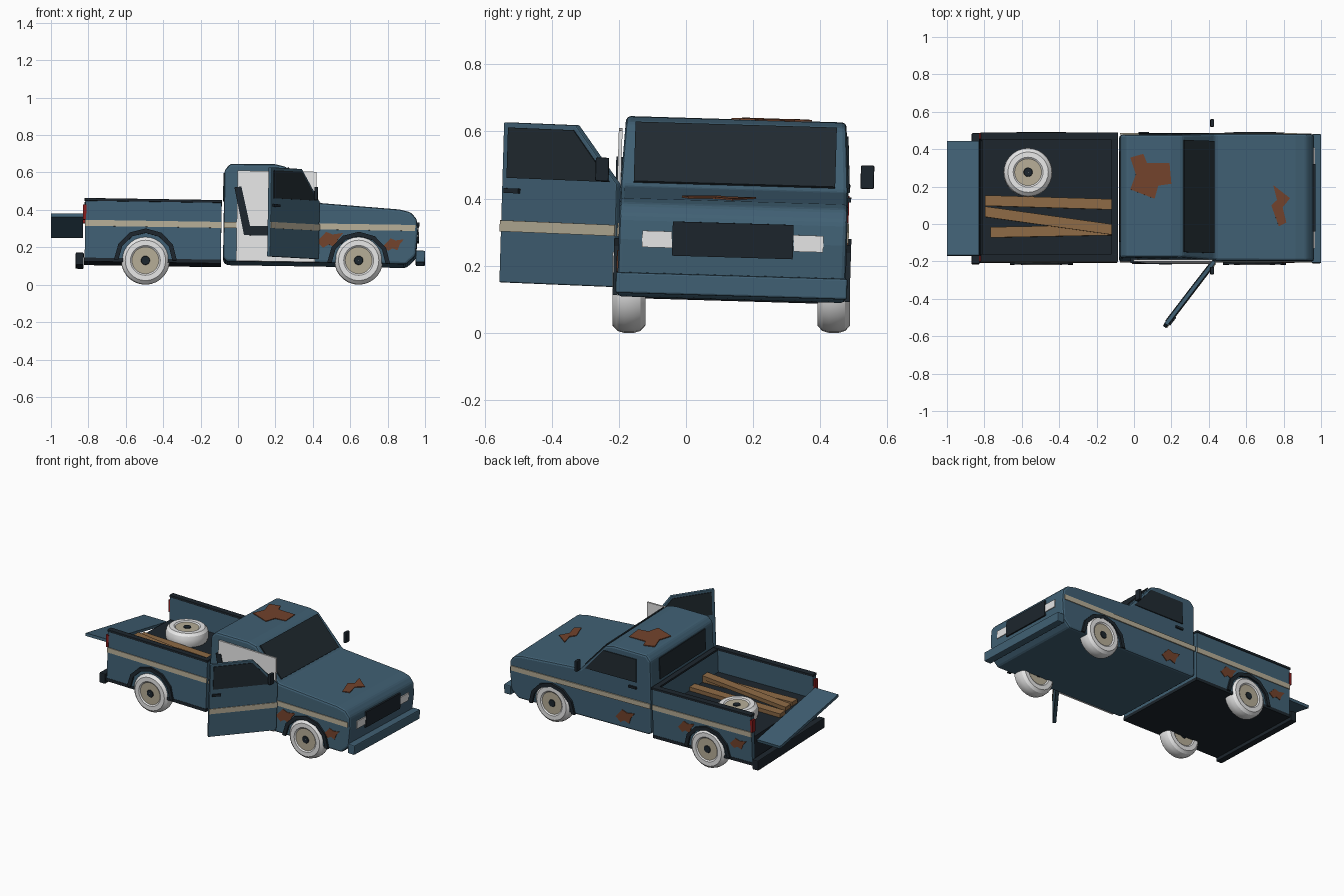
import bpy, bmesh, math
from mathutils import Matrix, Vector

if "Cube" in bpy.data.objects:
    bpy.data.objects.remove(bpy.data.objects["Cube"])

def material(name, r, g, b):
    m = bpy.data.materials.new(name)
    m.diffuse_color = (r, g, b, 1)
    m.use_nodes = True
    m.node_tree.nodes["Principled BSDF"].inputs["Base Color"].default_value = m.diffuse_color
    return m

BLUE = material("faded blue paint", 0.052, 0.118, 0.175)
GLASS = material("dark glass", 0.015, 0.024, 0.031)
TRIM = material("dark trim", 0.012, 0.019, 0.026)
CREAM = material("cream", 0.47, 0.42, 0.31)
WHITE = material("pale grey", 0.8, 0.8, 0.8)
RUST = material("rust", 0.17, 0.055, 0.025)
WOOD = material("wood", 0.27, 0.145, 0.06)
RED = material("red lamp", 0.25, 0.012, 0.012)

# The body sags: slight roll and pitch about the axle height
LEAN = (Matrix.Translation((0, 0.135, 0.13)) @ Matrix.Rotation(math.radians(-1.7), 4, 'X')
        @ Matrix.Rotation(math.radians(0.9), 4, 'Y') @ Matrix.Translation((0, 0, -0.13)))

def finish(name, bm, mats, xf):
    bmesh.ops.recalc_face_normals(bm, faces=bm.faces)
    me = bpy.data.meshes.new(name)
    bm.to_mesh(me)
    bm.free()
    me.transform(xf)
    for m in mats:
        me.materials.append(m)
    ob = bpy.data.objects.new(name, me)
    bpy.context.collection.objects.link(ob)
    return ob

def prism(name, pts, vec, mat, bevel=0, xf=LEAN, shape=None):
    """Polygon of 3D points extruded along vec."""
    bm = bmesh.new()
    a = [bm.verts.new(p) for p in pts]
    b = [bm.verts.new(Vector(p) + Vector(vec)) for p in pts]
    bm.faces.new(a)
    bm.faces.new(b[::-1])
    for i in range(len(a)):
        j = (i + 1) % len(a)
        bm.faces.new((a[i], b[i], b[j], a[j]))
    if shape:
        for v in bm.verts:
            shape(v)
    ob = finish(name, bm, [mat], xf)
    if bevel:
        mod = ob.modifiers.new("bevel", 'BEVEL')
        mod.width, mod.segments, mod.limit_method = bevel, 2, 'ANGLE'
    return ob

def box(name, x, y, z, mat, bevel=0, xf=LEAN):
    pts = [(x[0], y[0], z[0]), (x[1], y[0], z[0]), (x[1], y[1], z[0]), (x[0], y[1], z[0])]
    return prism(name, pts, (0, 0, z[1] - z[0]), mat, bevel, xf)

def half(z):
    return 0.34 - max(0, z - 0.42) * 0.055

def side(name, s, pts, mat, t=0.005):
    """Thin plate on the side wall, s = -1 or 1, points (x, z)."""
    return prism(name, [(x, s * (half(z) - 0.002), z) for x, z in pts], (0, s * (t + 0.002), 0), mat)

def rect(x0, x1, z0, z1):
    return [(x0, z0), (x1, z0), (x1, z1), (x0, z1)]

# Cab and hood
def tumblehome(v):
    v.co.y = math.copysign(half(v.co.z), v.co.y)

profile = [(-0.08, 0.13), (-0.08, 0.6), (-0.05, 0.636), (0.19, 0.638), (0.25, 0.625), (0.43, 0.434),
           (0.86, 0.406), (0.92, 0.392), (0.953, 0.355), (0.96, 0.285), (0.95, 0.16), (0.9, 0.113),
           (-0.06, 0.113)]
prism("cab", [(x, -0.34, z) for x, z in profile], (0, 0.68, 0), BLUE, 0.014, shape=tumblehome)

# Cab glass
prism("windshield", [(0.256, y, 0.62) for y in (-0.3, 0.3)] + [(0.42, y, 0.446) for y in (0.3, -0.3)],
      (0.005, 0, 0.005), GLASS)
box("rear_window", (-0.085, -0.078), (-0.24, 0.24), (0.45, 0.59), GLASS)
side("left_window", 1, [(0.395, 0.445), (0.02, 0.445), (0.02, 0.595), (0.262, 0.595)], GLASS)

# Doorway panel and seat
box("doorway", (-0.01, 0.413), (-0.349, -0.338), (0.117, 0.6), WHITE)
seat = [(-0.025, 0.51), (0.012, 0.515), (0.062, 0.305), (0.2, 0.305), (0.2, 0.255), (0.03, 0.255)]
prism("seat", [(x, -0.354, z) for x, z in seat], (0, 0.65, 0), TRIM)

# Open door, hinged at its front edge
DOOR = LEAN @ Matrix.Translation((0.425, -0.345, 0)) @ Matrix.Rotation(math.radians(52.6), 4, 'Z')
def door_part(name, pts, y0, y1, mat, bevel=0):
    prism(name, [(x, y0, z) for x, z in pts], (0, y1 - y0, 0), mat, bevel, DOOR)

door_part("door", [(0, 0.133), (-0.43, 0.133), (-0.43, 0.61), (-0.16, 0.61), (0, 0.44)], -0.01, 0.012, BLUE, 0.004)
door_part("door_window", [(-0.025, 0.445), (-0.41, 0.445), (-0.41, 0.595), (-0.165, 0.595)], -0.014, 0.016, GLASS)
door_part("door_stripe", rect(-0.43, 0, 0.285, 0.318), -0.014, -0.008, CREAM)
door_part("door_handle", rect(-0.415, -0.36, 0.4, 0.414), -0.02, -0.008, TRIM)
side("left_handle", 1, rect(0.02, 0.075, 0.4, 0.414), TRIM, 0.009)

# Nose: grille, headlights, bumper
box("grille", (0.945, 0.966), (-0.18, 0.18), (0.24, 0.342), TRIM)
for s in (-1, 1):
    box("headlight", (0.945, 0.964), sorted((s * 0.181, s * 0.27)), (0.263, 0.312), WHITE)
box("front_bumper", (0.95, 1.0), (-0.345, 0.345), (0.125, 0.187), BLUE, 0.006)

# Cargo bed
box("bed_floor", (-0.815, -0.1), (-0.312, 0.312), (0.12, 0.28), TRIM)
box("bed_base", (-0.822, -0.09), (-0.342, 0.342), (0.102, 0.122), TRIM)
box("bed_front", (-0.12, -0.092), (-0.31, 0.31), (0.12, 0.427), BLUE)
box("bed_front_rail", (-0.125, -0.09), (-0.31, 0.31), (0.426, 0.438), TRIM)
for s in (-1, 1):
    box("bed_side", (-0.82, -0.092), sorted((s * 0.31, s * 0.34)), (0.12, 0.427), BLUE)
    box("bed_rail", (-0.825, -0.09), sorted((s * 0.305, s * 0.345)), (0.426, 0.441), TRIM, 0.003)
    box("tail_light", (-0.832, -0.815), sorted((s * 0.312, s * 0.343)), (0.325, 0.405), RED)
box("rear_bumper", (-0.868, -0.825), (-0.35, 0.35), (0.082, 0.148), TRIM, 0.005)

# Tailgate hanging crookedly
prism("tailgate", [(-1.0, -0.17, 0.362), (-0.83, -0.17, 0.362), (-0.83, 0.44, 0.25), (-1.0, 0.44, 0.25)],
      (0, 0.003, 0.018), BLUE, 0, Matrix())

# Stripes, wheel arches and mirrors on both sides
for s in (-1, 1):
    side("bed_stripe", s, rect(-0.82, -0.092, 0.292, 0.324), CREAM)
    side("cab_stripe", s, rect(-0.078, 0.945, 0.292, 0.324), CREAM)
    for cx in (-0.495, 0.645):
        ring = [(r, math.pi * (i if r > 0.15 else 6 - i) / 6) for r in (0.168, 0.144) for i in range(7)]
        side("wheel_arch", s, [(cx + r * math.cos(a), 0.115 + r * math.sin(a)) for r, a in ring], TRIM, 0.013)
    box("mirror", (0.402, 0.422), sorted((s * 0.375, s * 0.415)), (0.447, 0.517), TRIM, 0.004)

# Rust patches
roof = [(-0.02, 0.34), (0.05, 0.36), (0.07, 0.31), (0.19, 0.31), (0.2, 0.2), (0.13, 0.19),
        (0.11, 0.12), (-0.02, 0.17), (0.01, 0.25)]
prism("roof_rust", [(x - 0.008, y - 0.135, 0.634) for x, y in roof], (0, 0, 0.008), RUST)
hood = [(0.74, 0.2), (0.83, 0.13), (0.79, 0.08), (0.81, 0.0), (0.77, -0.02), (0.73, 0.09), (0.76, 0.12)]
prism("hood_rust", [(x, y - 0.135, 0.434 - (x - 0.43) * 0.065 - 0.002) for x, y in hood], (0, 0, 0.007), RUST)
blotch = [(-1, 0.9), (-0.2, 0.7), (0.3, 1), (0.7, 0.3), (1, -0.2), (0.5, -0.9), (0.1, -0.5), (-0.4, -0.8), (-0.6, 0.1)]
for s, cx, cz, w, h in ((-1, 0.49, 0.235, 0.07, 0.045), (-1, 0.83, 0.215, 0.055, 0.035),
                        (1, 0.11, 0.19, 0.07, 0.045), (1, -0.34, 0.235, 0.06, 0.04), (1, -0.72, 0.22, 0.06, 0.035)):
    side("side_rust", s, [(cx + s * w * u, cz + h * v) for u, v in blotch], RUST, 0.004)

# Wheels: lathed tyre, rim and hub cap
def wheel(name, xf):
    prof = [(0.001, 0.047), (0.022, 0.047), (0.024, 0.043), (0.072, 0.043), (0.08, 0.049),
            (0.108, 0.049), (0.124, 0.034), (0.13, 0.014)]
    prof += [(r, -a) for r, a in reversed(prof)]
    n = 28
    bm = bmesh.new()
    rings = [[bm.verts.new((r * math.cos(t), a, r * math.sin(t)))
              for t in (2 * math.pi * i / n for i in range(n))] for r, a in prof]
    for k in range(len(prof) - 1):
        big = max(prof[k][0], prof[k + 1][0])
        for i in range(n):
            j = (i + 1) % n
            f = bm.faces.new((rings[k][i], rings[k][j], rings[k + 1][j], rings[k + 1][i]))
            f.material_index = 2 if big < 0.03 else 1 if big < 0.075 else 0
    bm.faces.new(rings[0])
    bm.faces.new(rings[-1])
    ob = finish(name, bm, [WHITE, CREAM, TRIM], xf)
    bpy.context.view_layer.objects.active = ob
    ob.select_set(True)
    bpy.ops.object.shade_smooth_by_angle(angle=math.radians(25))
    ob.select_set(False)

for cx in (-0.495, 0.645):
    for s in (-1, 1):
        wheel("wheel", Matrix.Translation((cx, 0.135 + s * 0.305, 0.13)))

# Load: spare wheel and planks
wheel("spare_wheel", LEAN @ Matrix.Translation((-0.57, 0.135, 0.318)) @ Matrix.Rotation(math.pi / 2, 4, 'X'))
for y0, y1, x0, z in ((0.12, 0.1, -0.8, 0.28), (0.06, -0.035, -0.8, 0.3), (-0.05, -0.037, -0.77, 0.28)):
    pts = [(x0, y0 - 0.163, z), (-0.122, y1 - 0.163, z), (-0.122, y1 - 0.107, z), (x0, y0 - 0.107, z)]
    prism("plank", pts, (0, 0, 0.026), WOOD)
